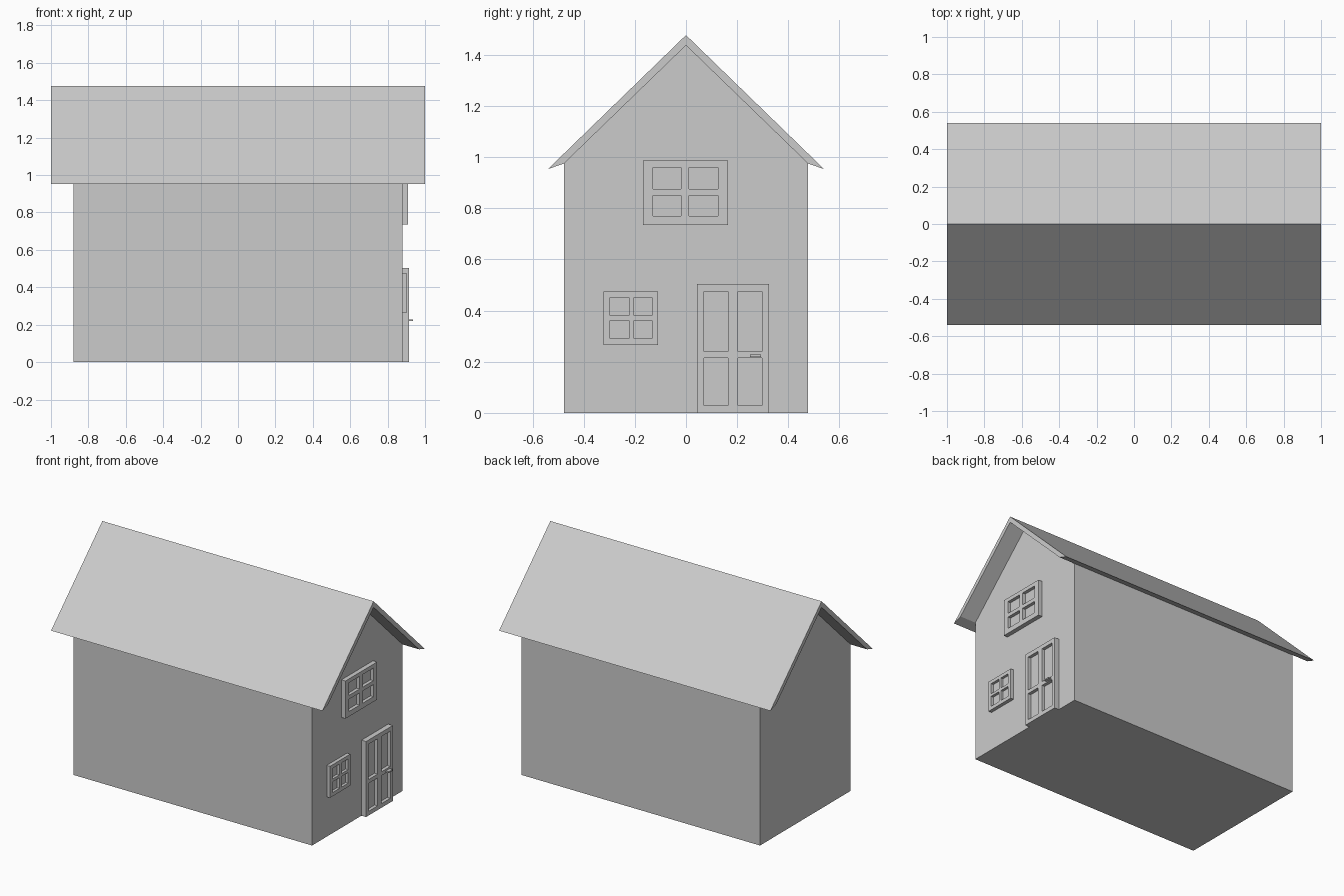
import bpy, bmesh

if "Cube" in bpy.data.objects:
    bpy.data.objects.remove(bpy.data.objects["Cube"])

WALL_X = 0.88


def finish(name, bm):
    bmesh.ops.recalc_face_normals(bm, faces=bm.faces)
    mesh = bpy.data.meshes.new(name)
    bm.to_mesh(mesh)
    bm.free()
    obj = bpy.data.objects.new(name, mesh)
    bpy.context.collection.objects.link(obj)
    return obj


def prism(name, profile, x0, x1):
    """Extrude a (y, z) profile along x."""
    bm = bmesh.new()
    face = bm.faces.new([bm.verts.new((x0, y, z)) for y, z in profile])
    ext = bmesh.ops.extrude_face_region(bm, geom=[face])["geom"]
    verts = [v for v in ext if isinstance(v, bmesh.types.BMVert)]
    bmesh.ops.translate(bm, verts=verts, vec=(x1 - x0, 0, 0))
    return finish(name, bm)


def paned_panel(name, ys, zs, front_x, depth):
    """Raised panel on the gable wall with a 2 x 2 set of recessed panes."""
    bm = bmesh.new()
    grid = [[bm.verts.new((front_x, y, z)) for z in zs] for y in ys]
    panes = []
    for i in range(len(ys) - 1):
        for j in range(len(zs) - 1):
            f = bm.faces.new((grid[i][j], grid[i + 1][j],
                              grid[i + 1][j + 1], grid[i][j + 1]))
            if i % 2 and j % 2:
                panes.append(f)
    border = [e for e in bm.edges if e.is_boundary]
    # recess the panes
    for f in panes:
        new = bmesh.ops.extrude_discrete_faces(bm, faces=[f])["faces"][0]
        bmesh.ops.translate(bm, verts=new.verts, vec=(-depth, 0, 0))
    # outer sides back to the wall
    ext = bmesh.ops.extrude_edge_only(bm, edges=border)["geom"]
    for v in ext:
        if isinstance(v, bmesh.types.BMVert):
            v.co.x = WALL_X
    return finish(name, bm)


# House body with gable ends
prism("house_walls", [(-0.477, 0), (0.477, 0), (0.477, 0.975), (0, 1.437), (-0.477, 0.975)],
      -WALL_X, WALL_X)

# Roof with tapered eaves
prism("roof", [(-0.54, 0.953), (-0.477, 0.975), (0, 1.437), (0.477, 0.975),
               (0.54, 0.953), (0, 1.477)], -1, 1)

# Windows and door on the right gable
paned_panel("upper_window", (-0.168, -0.129, -0.019, 0.012, 0.126, 0.165),
            (0.735, 0.769, 0.85, 0.876, 0.96, 0.986), 0.91, 0.022)
paned_panel("lower_window", (-0.322, -0.298, -0.223, -0.204, -0.133, -0.109),
            (0.265, 0.29, 0.361, 0.38, 0.451, 0.475), 0.904, 0.018)
paned_panel("door", (0.043, 0.07, 0.165, 0.203, 0.298, 0.325),
            (0, 0.028, 0.214, 0.24, 0.475, 0.503), 0.914, 0.022)

# Door handle
prism("door_handle", [(0.25, 0.219), (0.293, 0.219), (0.293, 0.228), (0.25, 0.228)], 0.905, 0.935)
